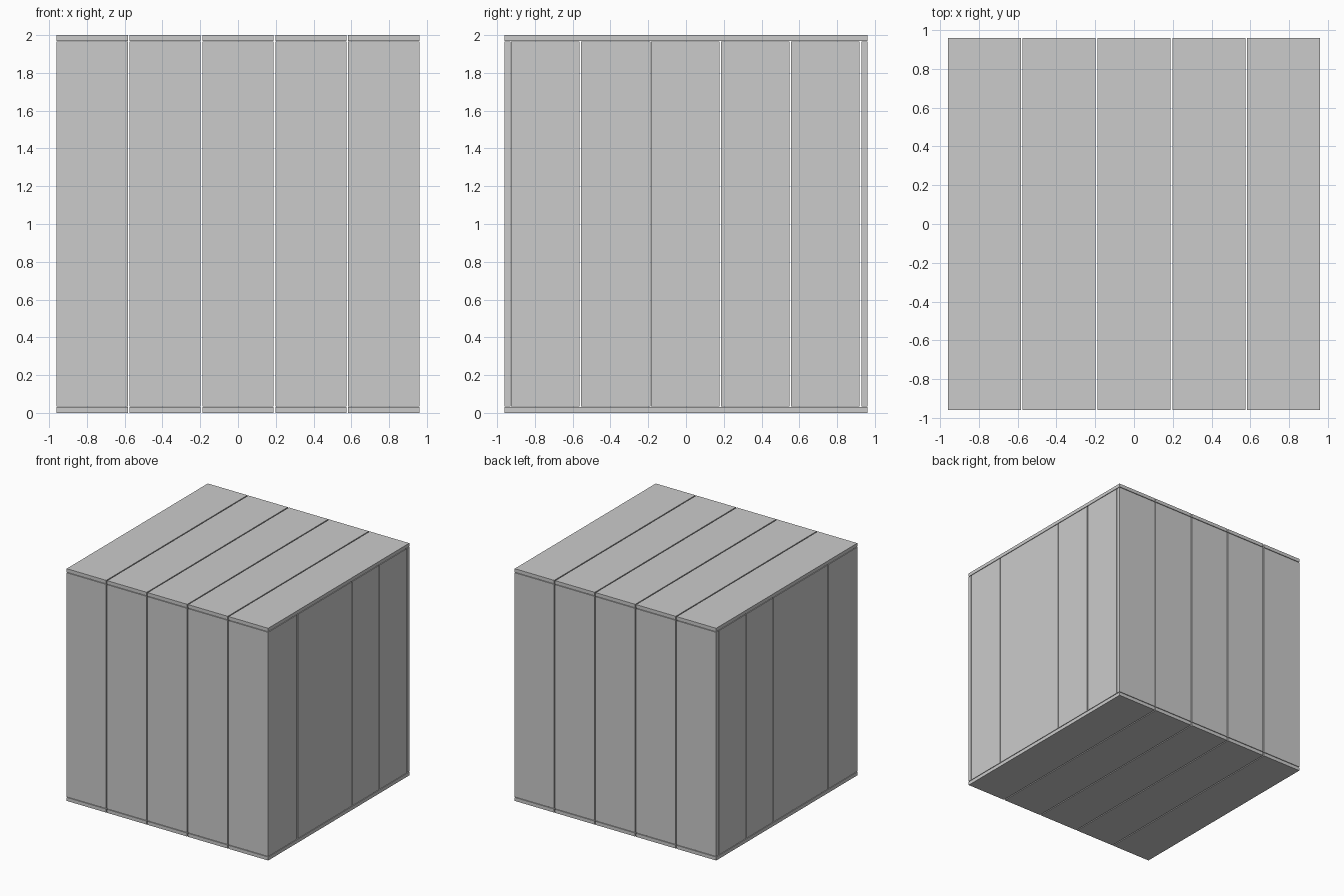
import bpy

if "Cube" in bpy.data.objects:
    bpy.data.objects.remove(bpy.data.objects["Cube"])

R, T, GAP, N = 0.96, 0.03, 0.009, 5


def plank(name, lo, hi):
    bpy.ops.mesh.primitive_cube_add(size=1, location=[(a + b) / 2 for a, b in zip(lo, hi)])
    ob = bpy.context.object
    ob.name = name
    ob.scale = [b - a for a, b in zip(lo, hi)]
    bpy.ops.object.transform_apply(location=False, rotation=False, scale=True)


def spans(lo, hi):
    w = (hi - lo - (N - 1) * GAP) / N
    return [(lo + i * (w + GAP), lo + i * (w + GAP) + w) for i in range(N)]


Z0, Z1 = T + 0.005, 2 - T - 0.005

for i, (a, b) in enumerate(spans(-R, R)):
    # Lid and floor boards run front to back
    plank(f"top_plank_{i}", (a, -R, 2 - T), (b, R, 2))
    plank(f"bottom_plank_{i}", (a, -R, 0), (b, R, T))
    # Front and back boards stand upright
    plank(f"front_plank_{i}", (a, -R, Z0), (b, -R + T, Z1))
    plank(f"back_plank_{i}", (a, R - T, Z0), (b, R, Z1))

# Side boards sit between front and back; one joint is nearly closed
for i, (a, b) in enumerate(spans(-0.927, 0.919)):
    if i == 1:
        b += GAP - 0.003
    plank(f"right_plank_{i}", (R - T, a, Z0), (R, b, Z1))
    plank(f"left_plank_{i}", (-R, a, Z0), (-R + T, b, Z1))
